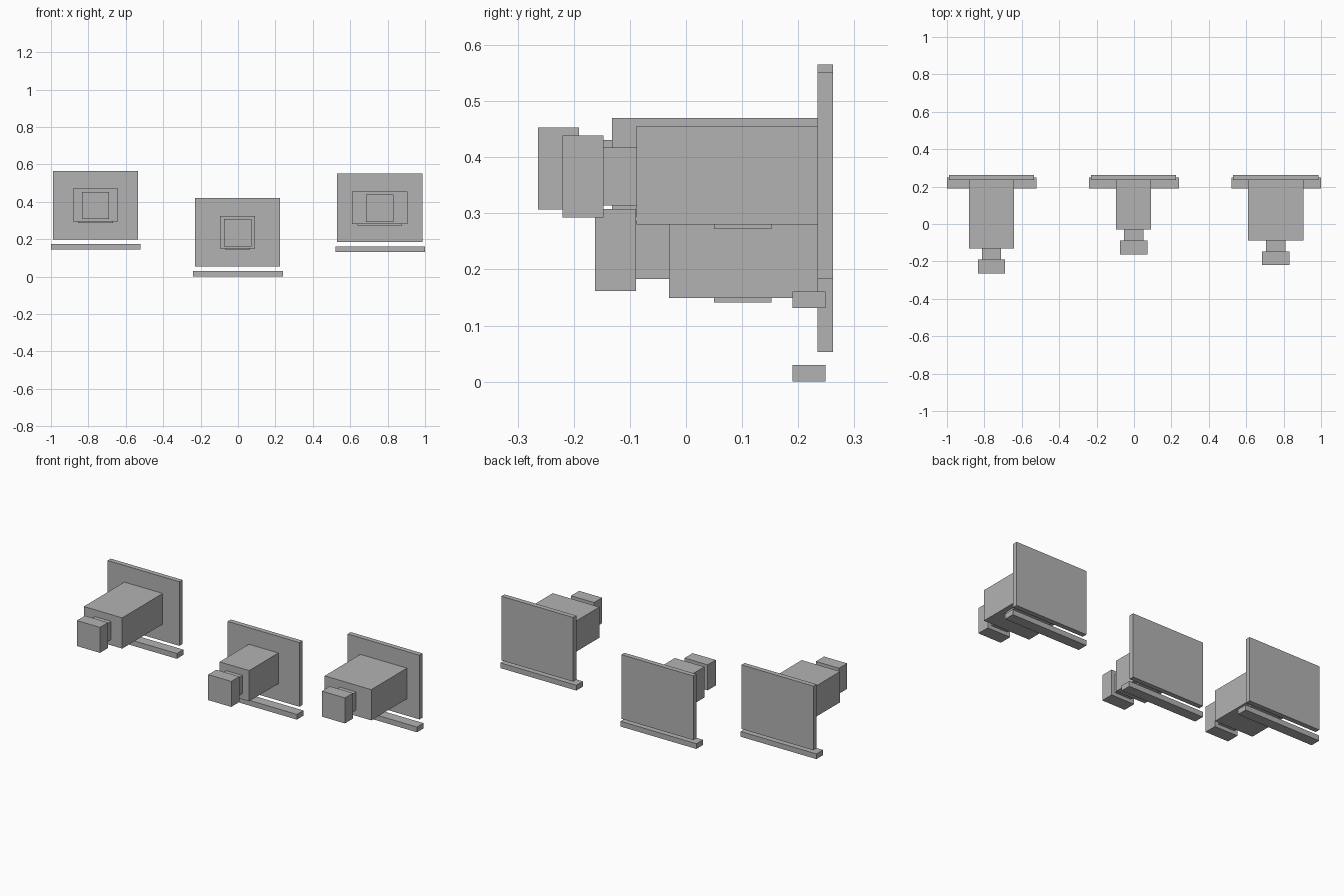
import bpy

cube = bpy.data.objects.get("Cube")
if cube:
    bpy.data.objects.remove(cube, do_unlink=True)

grey = bpy.data.materials.new("plain grey")
grey.use_nodes = True
colour = (0.45, 0.45, 0.45, 1)
grey.diffuse_color = colour
grey.node_tree.nodes["Principled BSDF"].inputs["Base Color"].default_value = colour


def box(name, x, width, y, z):
    """Box centred on x, spanning the (low, high) pairs y and z."""
    bpy.ops.mesh.primitive_cube_add(
        size=1, location=(x, sum(y) / 2, sum(z) / 2))
    ob = bpy.context.object
    ob.name = name
    ob.scale = (width, y[1] - y[0], z[1] - z[0])
    bpy.ops.object.transform_apply(location=False, rotation=False, scale=True)
    ob.data.materials.append(grey)


def unit(side, x, lift, body_width, front):
    """One wall unit: front is the y of the body's front face."""
    def part(name, width, y, low, high, shift=-0.002):
        box(side + "_" + name, x + shift, width, y, (low + lift, high + lift))

    back = 0.234
    part("back_plate", 0.455, (back, 0.262), 0.053, 0.42)
    part("body", body_width, (front, back), 0.149, 0.325)
    part("under_pad", body_width - 0.058, (0.05, 0.152), 0.141, 0.149)
    # Knob on a narrower neck
    part("neck", 0.103, (front - 0.059, front), 0.183, 0.286)
    part("knob", 0.146, (front - 0.132, front - 0.059), 0.162, 0.308)
    # Loose ledge below the plate
    part("ledge", 0.48, (0.19, 0.249), 0, 0.03, 0)


unit("right", -0.76, 0.145, 0.243, -0.132)
unit("middle", 0, 0, 0.187, -0.03)
unit("left", 0.76, 0.131, 0.295, -0.088)
